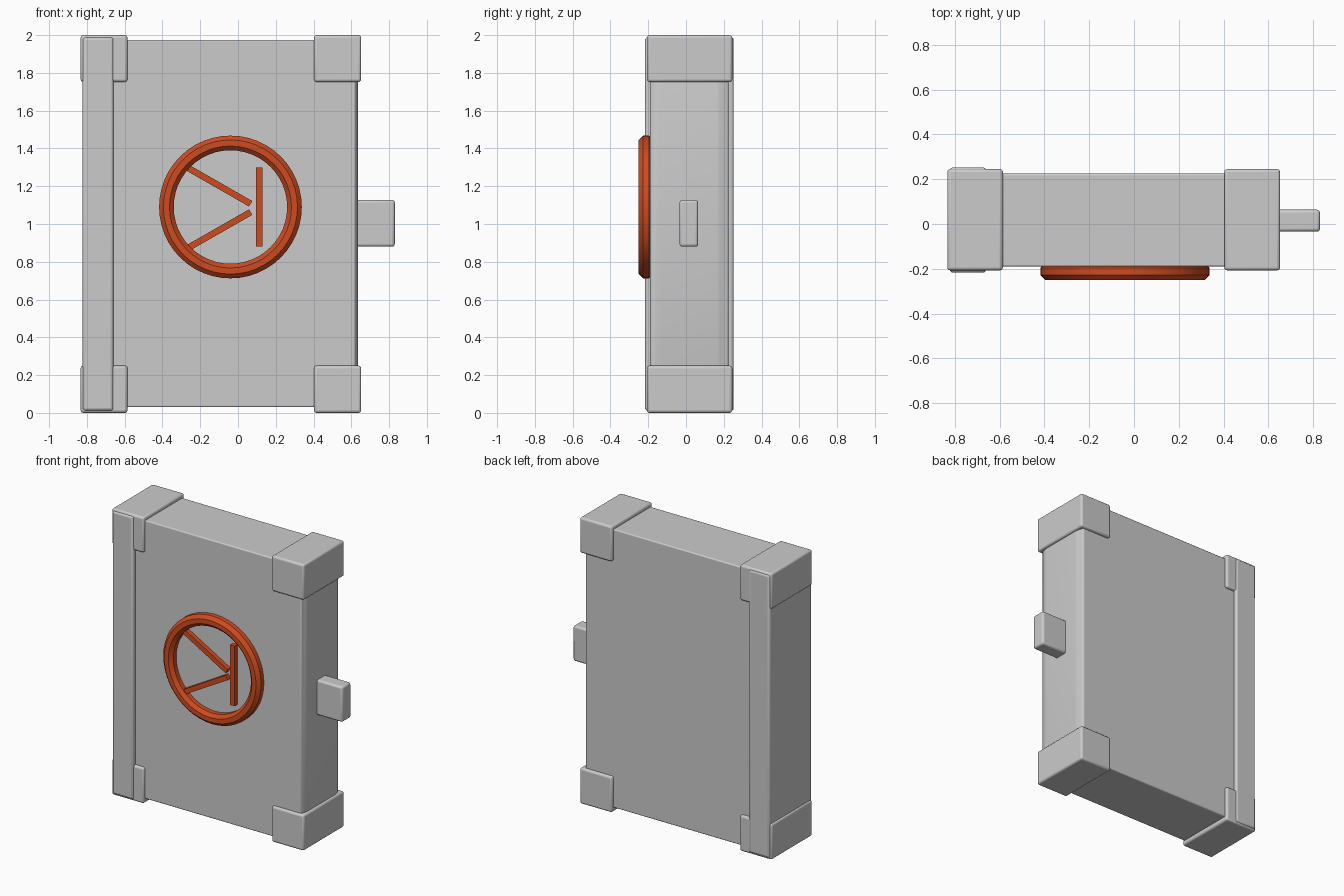
import bpy, bmesh, math
from mathutils import Matrix, Vector

cube = bpy.data.objects.get("Cube")
if cube:
    bpy.data.objects.remove(cube, do_unlink=True)


def material(name, rgb):
    mat = bpy.data.materials.new(name)
    mat.use_nodes = True
    mat.diffuse_color = (*rgb, 1)
    mat.node_tree.nodes["Principled BSDF"].inputs["Base Color"].default_value = (*rgb, 1)
    return mat


GREY = material("light grey", (0.6, 0.6, 0.6))
ORANGE = material("burnt orange", (0.62, 0.07, 0.014))


def finish(name, bm, mat, bevel=0.0, smooth=True):
    bmesh.ops.recalc_face_normals(bm, faces=bm.faces)
    mesh = bpy.data.meshes.new(name)
    bm.to_mesh(mesh)
    bm.free()
    mesh.materials.append(mat)
    obj = bpy.data.objects.new(name, mesh)
    bpy.context.collection.objects.link(obj)
    if bevel:
        mod = obj.modifiers.new("rounded edges", "BEVEL")
        mod.width = bevel
        mod.segments = 3
        mod.limit_method = "ANGLE"
        mod.angle_limit = math.radians(15)
    if smooth:
        bpy.ops.object.select_all(action="DESELECT")
        obj.select_set(True)
        bpy.context.view_layer.objects.active = obj
        bpy.ops.object.shade_smooth_by_angle(angle=math.radians(35))
    return obj


def box(name, x, y, z, mat, bevel=0.0):
    """Box between the given (low, high) limits on each axis."""
    bm = bmesh.new()
    bmesh.ops.create_cube(bm, size=1)
    for v in bm.verts:
        v.co = Vector([(a + b) / 2 + c * (b - a) for c, (a, b) in zip(v.co, (x, y, z))])
    return finish(name, bm, mat, bevel)


# Book body: outline seen from above, chamfered along the opening edge
outline = [(-0.8, -0.19), (0.62, -0.19), (0.635, -0.145),
           (0.635, 0.17), (0.62, 0.225), (-0.8, 0.225)]
bm = bmesh.new()
base = bm.faces.new([bm.verts.new((x, y, 0.03)) for x, y in outline])
top = bmesh.ops.extrude_face_region(bm, geom=[base])["geom"]
bmesh.ops.translate(bm, vec=(0, 0, 1.945),
                    verts=[g for g in top if isinstance(g, bmesh.types.BMVert)])
finish("book_body", bm, GREY, 0.008)

# Spine, slightly proud of both covers
box("spine", (-0.822, -0.66), (-0.217, 0.252), (0.012, 1.988), GREY, 0.014)

# Corner guards
for side, xs in (("spine", (-0.833, -0.585)), ("opening", (0.403, 0.652))):
    for level, zs in (("lower", (0, 0.25)), ("upper", (1.752, 2))):
        box(f"{level}_{side}_corner", xs, (-0.207, 0.245), zs, GREY, 0.014)

# Clasp on the opening edge
box("clasp", (0.6, 0.83), (-0.034, 0.064), (0.88, 1.127), GREY, 0.014)

# Emblem ring: an octagonal section spun around the front axis
centre = Vector((-0.04, -0.212, 1.09))
bm = bmesh.new()
section = []
for i in range(8):
    a = math.radians(22.5 + 45 * i)
    section.append(bm.verts.new(centre + Vector((0.339 + 0.042 * math.cos(a), 0.042 * math.sin(a), 0))))
edges = [bm.edges.new((section[i], section[(i + 1) % 8])) for i in range(8)]
bmesh.ops.spin(bm, geom=section + edges, cent=centre, axis=(0, 1, 0),
               angle=math.tau, steps=48, use_merge=True)
bmesh.ops.remove_doubles(bm, verts=bm.verts, dist=1e-4)
finish("emblem_ring", bm, ORANGE)


# Emblem bars
def bar(name, start, end):
    a, b = Vector((start[0], -0.2, start[1])), Vector((end[0], -0.2, end[1]))
    d = b - a
    turn = Matrix.Rotation(math.atan2(-d.z, d.x), 4, "Y")
    bm = bmesh.new()
    bmesh.ops.create_cube(bm, size=1, matrix=Matrix.Translation((a + b) / 2) @ turn
                          @ Matrix.Diagonal((d.length, 0.044, 0.034, 1)))
    finish(name, bm, ORANGE, smooth=False)


bar("emblem_upright", (0.112, 0.88), (0.112, 1.3))
for name, s in (("upper", 1), ("lower", -1)):
    bar(f"emblem_{name}_diagonal", (-0.27, 1.085 + s * 0.215), (0.067, 1.085 + s * 0.022))
